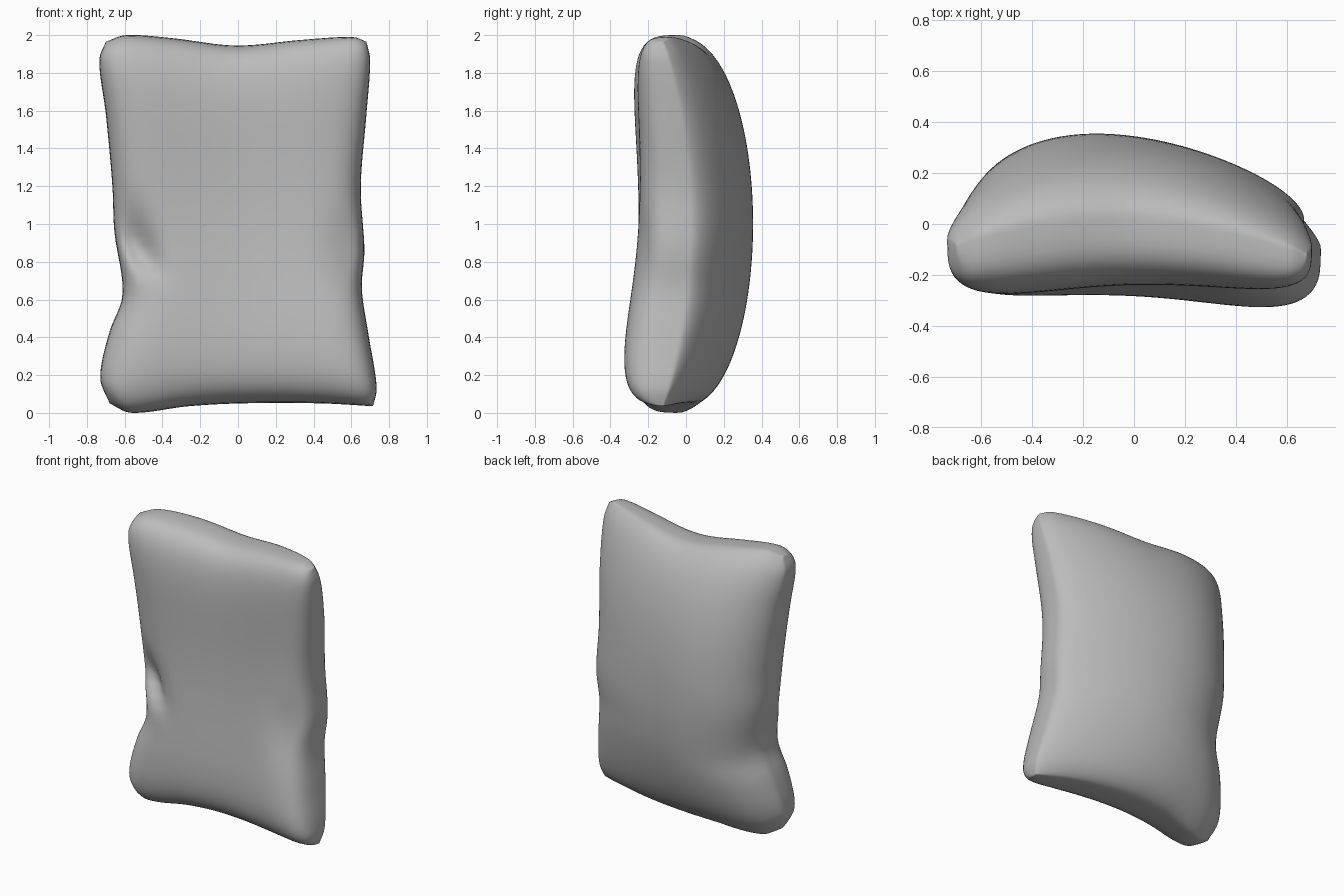
import bpy, bmesh
from math import sin, cos, pi, exp

cube = bpy.data.objects.get("Cube")
if cube:
    bpy.data.objects.remove(cube, do_unlink=True)

N = 56  # cells along each side of a cloth panel


def curve(points, t):
    """Smooth curve through (position, value) points."""
    n = len(points)
    for i in range(n - 1):
        (a, p), (b, q) = points[i], points[i + 1]
        if t <= b or i == n - 2:
            slope = (q - p) / (b - a)
            prev, nxt = points[max(i - 1, 0)], points[min(i + 2, n - 1)]
            m0 = (q - prev[1]) / (b - prev[0])
            m1 = (nxt[1] - p) / (nxt[0] - a)
            if i == 0:
                m0 = slope
            if i == n - 2:
                m1 = slope
            k, w = (t - a) / (b - a), b - a
            return (p * (1 + 2 * k) * (1 - k) ** 2 + q * k * k * (3 - 2 * k)
                    + w * k * (1 - k) * (m0 * (1 - k) - m1 * k))


# Outline of the pillow: sides by height, ends by width
LEFT = [(-1, -.68), (-.86, -.73), (-.6, -.68), (-.4, -.61), (-.05, -.655),
        (.2, -.665), (.6, -.7), (.9, -.735), (1, -.7)]
RIGHT = [(-1, .715), (-.9, .735), (-.6, .69), (-.35, .655), (-.15, .67),
         (.2, .65), (.6, .68), (.9, .7), (1, .68)]
TOP = [(-1, 1.965), (-.85, 2), (-.5, 1.985), (0, 1.945), (.5, 1.975), (.9, 1.99), (1, 1.965)]
BOTTOM = [(-1, .05), (-.84, 0), (-.4, .035), (0, .05), (.6, .05), (1, .035)]


def point(i, j, side):
    s, t = (i / N - .5) * pi, (j / N - .5) * pi
    u, v = sin(s), sin(t)
    cu, cv = max(cos(s), 0), max(cos(t), 0)
    left, right = curve(LEFT, v), curve(RIGHT, v)
    low, high = curve(BOTTOM, u), curve(TOP, u)
    x = left + (right - left) * (u + 1) / 2
    z = low + (high - low) * (v + 1) / 2
    # Seam bends forward at the corners
    y = .02 - .12 * u * u * v * v - .02 * u * v * v
    if side < 0:
        depth = .26 + .17 * v * v - .04 * v + .14 * u * u - .05 * u * v
        y -= depth * (cu * cv) ** .6
        # Sharp tuck on one edge, soft dent on the other
        h = z - .81 - (-.47 - x) * .75
        width = .18 if h > 0 else .06
        y += .1 * exp(-((x + .53) / .11) ** 2 - (h / width) ** 2) * min(1, 2 * cu)
        y += .03 * exp(-((x - .58) / .13) ** 2 - ((z - .85) / .2) ** 2) * min(1, 2 * cu)
    else:
        y += (.325 - .09 * u) * cu ** 1.1 * cv
    return x, y, z


def make_pillow():
    bm = bmesh.new()
    grid = {}
    for i in range(N + 1):
        for j in range(N + 1):
            rim = i in (0, N) or j in (0, N)
            grid[i, j, -1] = bm.verts.new(point(i, j, -1))
            grid[i, j, 1] = grid[i, j, -1] if rim else bm.verts.new(point(i, j, 1))
    for i in range(N):
        for j in range(N):
            for side in (-1, 1):
                ring = [(i, j), (i + 1, j), (i + 1, j + 1), (i, j + 1)]
                quad = [grid[a, b, side] for a, b in ring]
                bm.faces.new(quad if side < 0 else quad[::-1])
    # Relax the seam so it reads as soft cloth
    bmesh.ops.smooth_vert(bm, verts=bm.verts, factor=.5,
                          use_axis_x=True, use_axis_y=True, use_axis_z=True)
    mesh = bpy.data.meshes.new("pillow")
    bm.to_mesh(mesh)
    bm.free()
    mesh.shade_smooth()
    obj = bpy.data.objects.new("pillow", mesh)
    bpy.context.scene.collection.objects.link(obj)
    return obj


# Plain grey cloth
cloth = bpy.data.materials.new("grey cloth")
cloth.use_nodes = True
color = (.5, .5, .5, 1)
cloth.diffuse_color = color
cloth.node_tree.nodes["Principled BSDF"].inputs["Base Color"].default_value = color

pillow = make_pillow()
pillow.data.materials.append(cloth)
